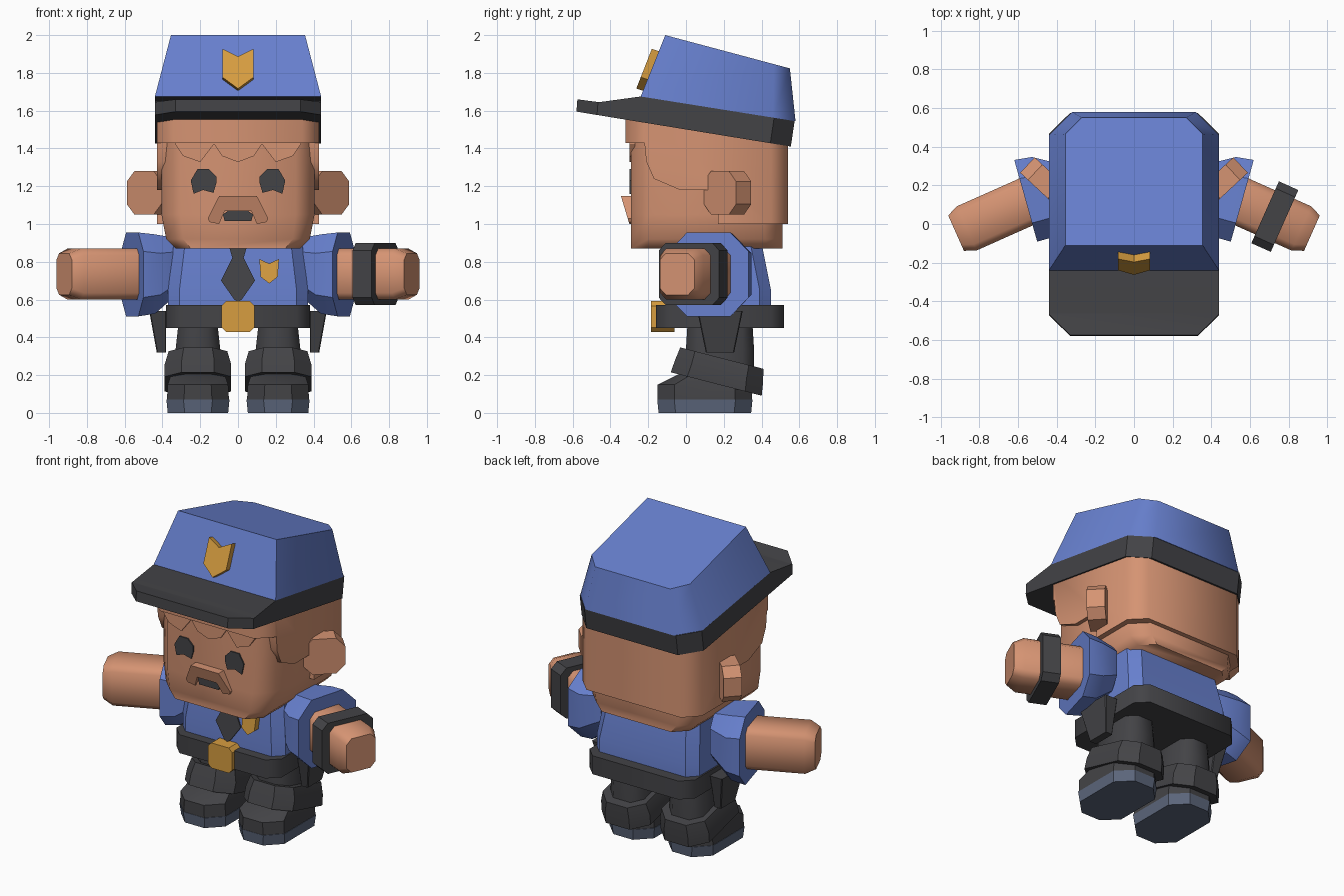
import bpy, bmesh
from math import radians
from mathutils import Vector as V

cube = bpy.data.objects.get("Cube")
if cube:
    bpy.data.objects.remove(cube, do_unlink=True)


def material(name, r, g, b):
    m = bpy.data.materials.new(name)
    m.use_nodes = True
    col = [(c / 255) ** 2.2 for c in (r, g, b)] + [1]
    m.diffuse_color = col
    m.node_tree.nodes["Principled BSDF"].inputs["Base Color"].default_value = col
    return m


BLUE = material("uniform blue", 103, 127, 205)
SKIN = material("skin", 212, 146, 114)
DARK = material("charcoal", 69, 69, 72)
SOLE = material("slate sole", 92, 102, 122)
GOLD = material("gold", 214, 156, 66)
X, Y, Z = V((1, 0, 0)), V((0, 1, 0)), V((0, 0, 1))


def finish(name, bm, mat, angle):
    bmesh.ops.recalc_face_normals(bm, faces=bm.faces)
    me = bpy.data.meshes.new(name)
    bm.to_mesh(me)
    bm.free()
    me.materials.append(mat)
    me.shade_smooth()
    me.set_sharp_from_angle(angle=radians(angle))
    ob = bpy.data.objects.new(name, me)
    bpy.context.collection.objects.link(ob)
    return ob


def ring(c, u, v, hu, hv, ch):
    """Chamfered rectangle around c, spanned by u and v."""
    a, b = hu - ch, hv - ch
    pts = [(hu, -b), (hu, b), (a, hv), (-a, hv), (-hu, b), (-hu, -b), (-a, -hv), (a, -hv)]
    return [V(c) + u * p + v * q for p, q in pts]


def flat(x, y, z, hx, hy, ch):
    return ring((x, y, z), X, Y, hx, hy, ch)


def loft(name, rings, mat, angle=30):
    bm = bmesh.new()
    loops = [[bm.verts.new(p) for p in r] for r in rings]
    n = len(loops[0])
    for a, b in zip(loops, loops[1:]):
        for i in range(n):
            j = (i + 1) % n
            bm.faces.new((a[i], a[j], b[j], b[i]))
    bm.faces.new(loops[0])
    bm.faces.new(loops[-1])
    return finish(name, bm, mat, angle)


def prism(name, pts, mat, origin, u, v, depth, bevel=None, offset=0.1, angle=30):
    """Outline extruded along depth; bevel picks the edges to chamfer."""
    bm = bmesh.new()
    base = [V(origin) + u * a + v * b for a, b in pts]
    lo = [bm.verts.new(p) for p in base]
    hi = [bm.verts.new(p + depth) for p in base]
    bm.faces.new(lo)
    bm.faces.new(hi)
    for i in range(len(pts)):
        j = (i + 1) % len(pts)
        bm.faces.new((lo[i], lo[j], hi[j], hi[i]))
    if bevel:
        edges = [e for e in bm.edges if bevel(*[w.co for w in e.verts])]
        bmesh.ops.bevel(bm, geom=edges, offset=offset, segments=1, affect='EDGES')
    return finish(name, bm, mat, angle)


def mirrored(half):
    """Complete a left-right symmetric outline; points on x = 0 stay single."""
    return half + [(-a, b) for a, b in reversed(half) if a]


def end_edges(front, back):
    """Upright side edges at the front and back ends."""
    return lambda p, q: abs(p.x - q.x) < .01 and (max(p.y, q.y) < front or min(p.y, q.y) > back)


# Head
loft("head", [flat(0, .11, .87, .33, .40, .08), flat(0, .11, .92, .38, .40, .09),
              flat(0, .11, 1.05, .405, .40, .1), flat(0, .11, 1.56, .405, .40, .1)], SKIN, 46)

# Hair: side profile across the head, plus a jagged fringe
prism("hair", [(-.32, 1.43), (-.22, 1.43), (-.21, 1.33), (-.17, 1.24), (-.03, 1.18), (.17, 1.18),
               (.17, 1), (.54, 1), (.54, 1.5), (-.32, 1.62)], SKIN, (-.43, 0, 0), Y, Z, X * .86,
      end_edges(-.3, .5), .09, 46)
prism("fringe", mirrored([(0, 1.328), (.085, 1.36), (.127, 1.423), (.2, 1.328), (.29, 1.36),
                          (.333, 1.423), (.333, 1.55)]), SKIN, (0, -.3, 0), X, Z, Y * .03)

# Face
for side, s in (("left", 1), ("right", -1)):
    prism(side + "_eye", [(.25, 1.23), (.215, 1.29), (.155, 1.29), (.115, 1.25), (.115, 1.215),
                          (.13, 1.165), (.185, 1.18), (.235, 1.16)],
          DARK, (0, -.298, 0), X * s, Z, Y * .009)
prism("mouth", mirrored([(.045, 1.075), (.08, 1.05), (.07, 1.015)]), DARK,
      (0, -.299, 0), X, Z, Y * .01)
prism("moustache", mirrored([(.1, .148), (.16, .03), (.15, .01), (.1, 0), (.07, .07)]), SKIN,
      (0, -.3, 1), X, V((0, -.3, 1)), Y * .06)

# Cap
prism("cap_band_and_brim", [(-.58, 1.595), (-.575, 1.66), (-.46, 1.645), (-.24, 1.675),
                            (.575, 1.545), (.555, 1.41)], DARK, (-.44, 0, 0), Y, Z, X * .88,
      end_edges(-.5, .5), .11, 30)


def crown_ring(hx, front, back, ch, z, slope):
    pts = mirrored([(hx, front), (hx, back - ch), (hx - ch, back)])
    return [V((x, y, z - slope * (y - front))) for x, y in pts]


loft("cap_crown", [crown_ring(.44, -.24, .58, .12, 1.675, .16),
                   crown_ring(.355, -.11, .55, .085, 2, .267)], BLUE, 46)
prism("cap_badge", mirrored([(0, -.105), (.082, -.045), (.082, .105), (0, .065)]), GOLD,
      (0, -.222, 1.822), X, V((0, .39, 1)), V((0, .06, -.02)))

# Torso, belt and chest details
loft("torso", [flat(0, .175, .52, .37, .275, .06), flat(0, .175, .65, .37, .275, .06),
               flat(0, .165, .9, .34, .235, .06)], BLUE)
loft("belt", [flat(0, .18, z, .38, .34, .07) for z in (.45, .57)], DARK, 46)
loft("buckle", [ring((0, y, .51), X, Z, .088, .082, .025) for y in (-.185, -.06)], GOLD)
front = V((0, .12, 1))
prism("tie", mirrored([(.05, .24), (.03, .17), (.09, .05), (.02, -.05), (0, -.06)]), DARK,
      (0, -.108, .65), X, front, Y * .009)
prism("chest_badge", mirrored([(0, .045), (.052, .07), (.045, -.025), (0, -.06)]), GOLD,
      (.165, -.13, .745), X, front, Y * .06)

# Paired limbs and ears
for side, s in (("left", 1), ("right", -1)):
    # Ear angled back from the head
    u, n = V((s * .73, .68, 0)), V((s * .68, -.73, 0))
    mid = V((s * .46, .22, 1.165))
    loft(side + "_ear", [ring(mid + n * d, u, Z, .125, .115, .055) for d in (-.055, .055)], SKIN)

    # Sleeve
    w = V((s * .27, .96, 0))
    loft(side + "_sleeve", [ring((s * .35, .16, .775), w, Z, .16, .15, .07),
                            ring((s * .47, .14, .735), w, Z, .215, .21, .1),
                            ring((s * .56, .12, .733), w, Z, .22, .222, .1)], BLUE)

    # Arm with blunt hand
    d, w = V((s * .914, -.407, 0)), V((s * .407, .914, 0))
    start = V((s * .5, .14, .735))
    loft(side + "_arm", [ring(start + d * t, w, Z, h, h + .01, .035)
                         for t, h in ((0, .125), (.4, .125), (.46, .1))], SKIN, 46)
    if s > 0:
        loft("wristband", [ring(start + d * t, w, Z, .175, .165, .04) for t in (.195, .305)], DARK)

    # Hip pouch
    loft(side + "_pouch", [ring((s * .405, .18, .32), X, Y, .025, .075, .005),
                           ring((s * .425, .18, .54), X, Y, .045, .12, .005)], DARK)

    # Leg, tilted cuff, boot and sole
    x = s * .212
    loft(side + "_leg", [flat(x, .18, .2, .125, .18, .06), flat(x, .18, .34, .118, .18, .06),
                         flat(x, .18, .5, .1, .17, .05)], DARK, 46)
    tilt = V((0, .97, -.25))
    loft(side + "_boot_cuff", [ring((x, .16, .153), X, tilt, .176, .248, .09),
                               ring((x, .175, .22), X, tilt, .176, .24, .09),
                               ring((x, .19, .29), X, tilt, .155, .227, .08)], DARK)
    loft(side + "_boot", [flat(x, .1, .07, .164, .25, .09), flat(x, .1, .15, .16, .25, .09),
                          flat(x, .15, .21, .14, .18, .07)], DARK)
    loft(side + "_sole", [flat(x, .1, 0, .16, .245, .09), flat(x, .1, .07, .167, .252, .09)], SOLE)
